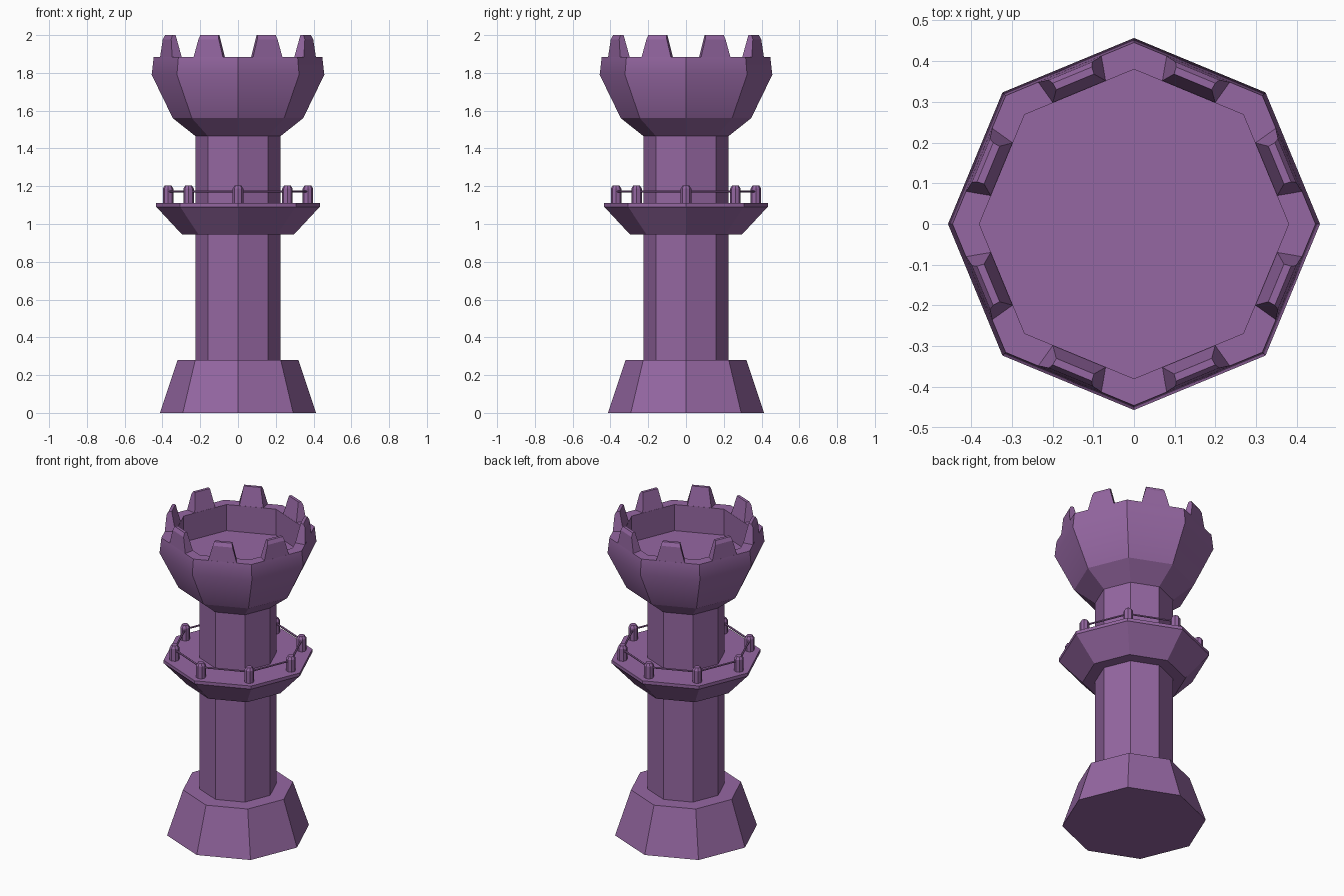
import bpy, bmesh
from math import sin, cos, pi
from mathutils import Vector, Matrix

if "Cube" in bpy.data.objects:
    bpy.data.objects.remove(bpy.data.objects["Cube"])

mat = bpy.data.materials.new("purple_stone")
mat.diffuse_color = (0.30, 0.135, 0.36, 1)
mat.use_nodes = True
mat.node_tree.nodes["Principled BSDF"].inputs["Base Color"].default_value = mat.diffuse_color


def finish(name, bm):
    bmesh.ops.recalc_face_normals(bm, faces=bm.faces[:])
    mesh = bpy.data.meshes.new(name)
    bm.to_mesh(mesh)
    bm.free()
    mesh.materials.append(mat)
    obj = bpy.data.objects.new(name, mesh)
    bpy.context.collection.objects.link(obj)
    return obj


def polar(r, a, z=0.0):
    return Vector((r * cos(a), r * sin(a), z))


def turned(bm, profile, sides=8, centre=Vector(), soft=None):
    """Revolve (radius, z) points, capping both ends; 'soft' is the one smooth-shaded ring."""
    rings = [[bm.verts.new(centre + polar(r, 2 * pi * i / sides, z)) for i in range(sides)]
             for r, z in profile]
    faces = [bm.faces.new(rings[0]), bm.faces.new(rings[-1])]
    for a, b in zip(rings, rings[1:]):
        for i in range(sides):
            j = (i + 1) % sides
            faces.append(bm.faces.new((a[i], a[j], b[j], b[i])))
    if soft is not None:
        for f in faces:
            f.smooth = True
            for e in f.edges:
                e.smooth = all(v in rings[soft] for v in e.verts)


def turned_part(name, profile, **kw):
    bm = bmesh.new()
    turned(bm, profile, **kw)
    return finish(name, bm)


# Main octagonal tower parts
turned_part("tower_base", [(0.413, 0), (0.32, 0.28)])
turned_part("tower_shaft", [(0.225, 0.27), (0.225, 1.48)])
turned_part("balcony", [(0.297, 0.945), (0.43, 1.088), (0.433, 1.09), (0.433, 1.11)])

# Crown with hollow top
turned_part("crown", [(0.225, 1.465), (0.345, 1.56), (0.457, 1.79), (0.446, 1.885),
                      (0.38, 1.885), (0.38, 1.72)], soft=2)

# Balcony posts with bevelled tops
bm = bmesh.new()
for k in range(8):
    turned(bm, [(0.028, 1.105), (0.028, 1.187), (0.018, 1.203)], centre=polar(0.37, k * pi / 4))
finish("balcony_posts", bm)

# Thin rails joining the posts
bm = bmesh.new()
for k in range(8):
    a, b = polar(0.37, k * pi / 4, 1.172), polar(0.37, (k + 1) * pi / 4, 1.172)
    rot = (b - a).to_track_quat('Z', 'Y').to_matrix().to_4x4()
    bmesh.ops.create_cone(bm, cap_ends=True, segments=6, radius1=0.006, radius2=0.006,
                          depth=(b - a).length, matrix=Matrix.Translation((a + b) / 2) @ rot)
finish("balcony_rails", bm)

# Tapered merlons on the eight wall faces: (distance, half width, z)
section = [(0.351, 0.071, 1.88), (0.412, 0.085, 1.88), (0.407, 0.058, 1.978),
           (0.396, 0.052, 2.0), (0.378, 0.050, 2.0)]
bm = bmesh.new()
for k in range(8):
    turn = Matrix.Rotation((k + 0.5) * pi / 4, 4, 'Z')
    left, right = [[bm.verts.new(turn @ Vector((d, s * w, z))) for d, w, z in section]
                   for s in (1, -1)]
    bm.faces.new(left)
    bm.faces.new(right)
    for i in range(len(section)):
        j = (i + 1) % len(section)
        bm.faces.new((left[i], left[j], right[j], right[i]))
finish("merlons", bm)
